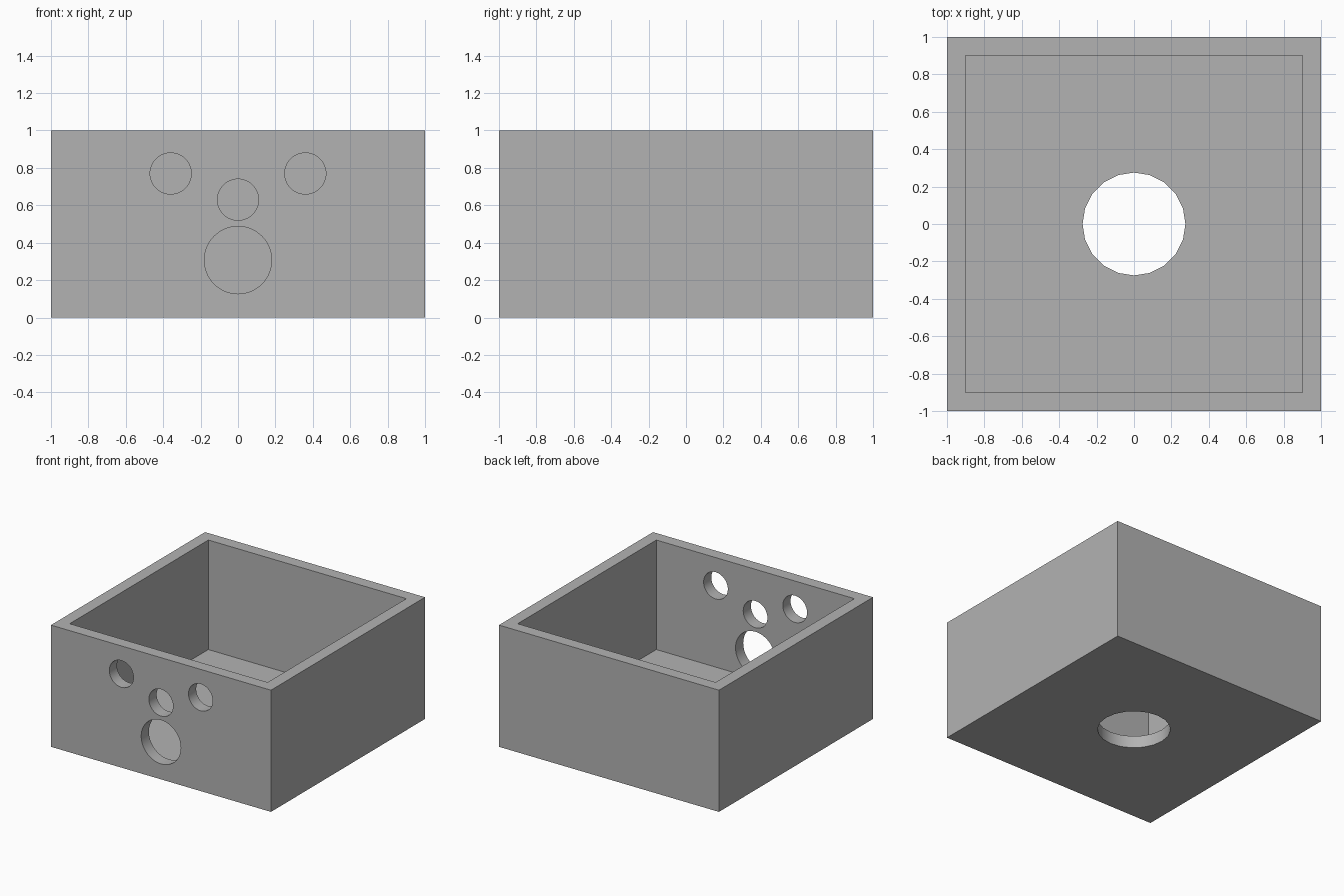
import bpy
from math import radians

default = bpy.data.objects.get("Cube")
if default:
    bpy.data.objects.remove(default, do_unlink=True)

WALL = 0.1

# Single grey material
grey = bpy.data.materials.new("plain_grey")
grey.use_nodes = True
colour = (0.45, 0.45, 0.45, 1)
grey.diffuse_color = colour
grey.node_tree.nodes["Principled BSDF"].inputs["Base Color"].default_value = colour


def block(name, size, centre):
    bpy.ops.mesh.primitive_cube_add(size=1, location=centre)
    obj = bpy.context.object
    obj.name = name
    obj.scale = size
    bpy.ops.object.transform_apply(location=True, rotation=True, scale=True)
    obj.data.materials.append(grey)
    return obj


def drill(name, radius, centre, sides, tilt=0):
    bpy.ops.mesh.primitive_cylinder_add(
        vertices=sides, radius=radius, depth=3 * WALL,
        location=centre, rotation=(tilt, 0, 0))
    obj = bpy.context.object
    obj.name = name
    obj.data.materials.append(grey)
    return obj


# Solid outer body and the shapes removed from it
box = block("open_box", (2, 2, 1), (0, 0, 0.5))
inner = 2 - 2 * WALL
cutters = [
    block("cavity_cutter", (inner, inner, 1), (0, 0, 0.5 + WALL)),
    drill("floor_hole_cutter", 0.275, (0, 0, WALL / 2), 20),
]

# Round holes through the front wall
for name, radius, x, z in (
        ("right_hole", 0.11, -0.36, 0.77),
        ("left_hole", 0.11, 0.36, 0.77),
        ("middle_hole", 0.11, 0, 0.63),
        ("large_hole", 0.18, 0, 0.307)):
    cutters.append(drill(name + "_cutter", radius, (x, WALL / 2 - 1, z), 64, radians(90)))

# Cut everything, then discard the helpers
bpy.context.view_layer.objects.active = box
for cutter in cutters:
    cutter.hide_render = True
    cut = box.modifiers.new(cutter.name, "BOOLEAN")
    cut.operation = "DIFFERENCE"
    cut.solver = "EXACT"
    cut.object = cutter
    bpy.ops.object.modifier_apply(modifier=cut.name)
    bpy.data.objects.remove(cutter, do_unlink=True)

# Smooth hole walls, crisp box edges
bpy.ops.object.select_all(action="DESELECT")
box.select_set(True)
bpy.ops.object.shade_smooth_by_angle(angle=radians(30))
